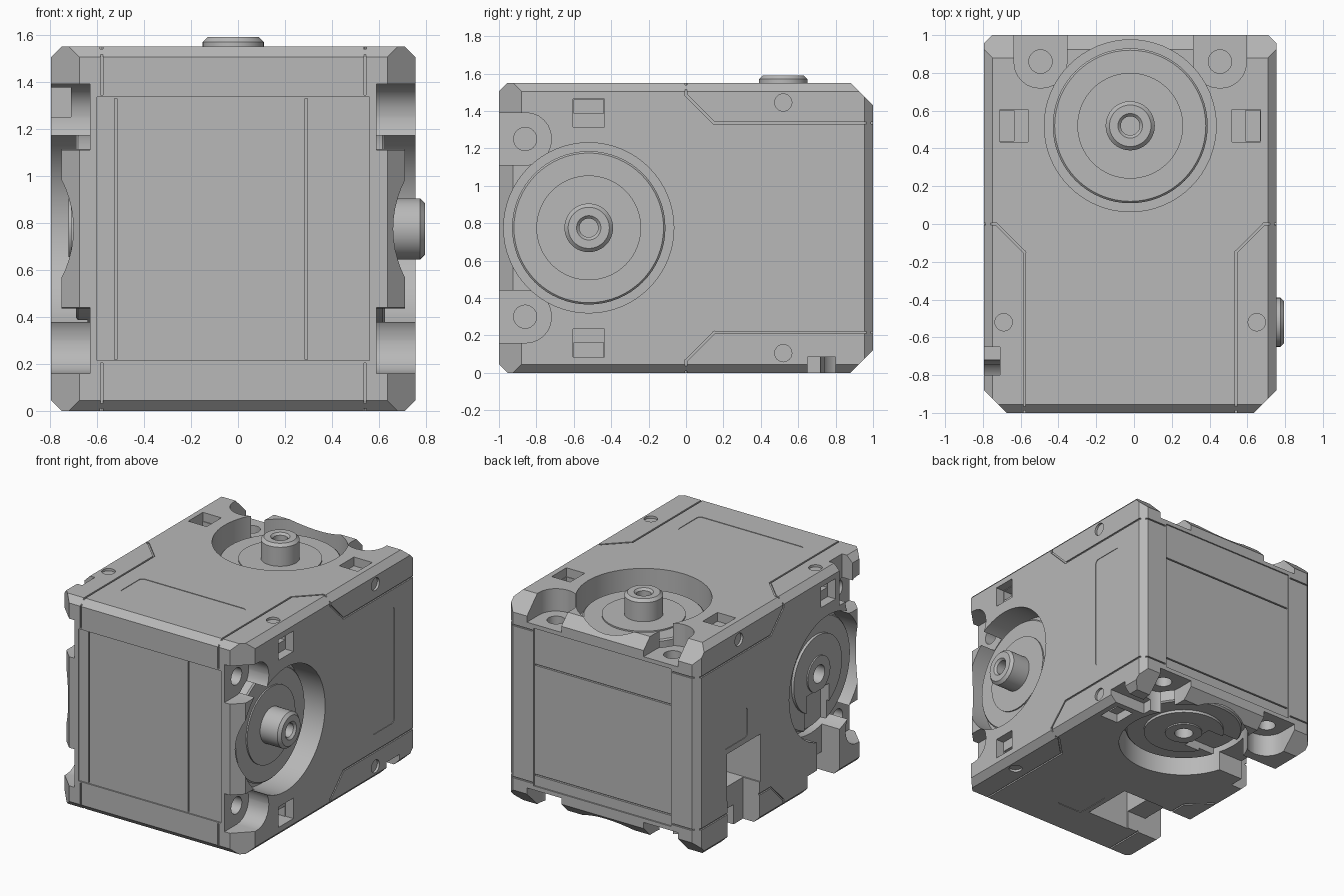
import bpy, bmesh
from math import sin, cos, pi, radians
from mathutils import Matrix, Vector

if "Cube" in bpy.data.objects:
    bpy.data.objects.remove(bpy.data.objects["Cube"])

H = 0.775                                   # half width of the square section
BASE = Matrix.Translation((-0.02, 0, H))
# The back half repeats the front half, turned half round about the x-z diagonal
SWAP = Matrix(((0, 0, 1, 0), (0, -1, 0, 0), (1, 0, 0, 0), (0, 0, 0, 1)))
HALVES = {"front": BASE, "back": BASE @ SWAP}

grey = bpy.data.materials.new("light_grey")
grey.use_nodes = True
grey.diffuse_color = (0.48, 0.48, 0.48, 1)
grey.node_tree.nodes["Principled BSDF"].inputs["Base Color"].default_value = (0.48, 0.48, 0.48, 1)


def make(name, bm, matrix):
    bmesh.ops.recalc_face_normals(bm, faces=bm.faces[:])
    bm.transform(matrix)
    mesh = bpy.data.meshes.new(name)
    bm.to_mesh(mesh)
    bm.free()
    mesh.materials.append(grey)
    ob = bpy.data.objects.new(name, mesh)
    bpy.context.collection.objects.link(ob)
    return ob


def circle(y, z, r, n=32):
    return [(y + r * cos(2 * pi * i / n), z + r * sin(2 * pi * i / n)) for i in range(n)]


def box(y0, y1, z0, z1):
    return [(y0, z0), (y1, z0), (y1, z1), (y0, z1)]


def rounded(y0, y1, z0, z1, r, n=6):
    pts = []
    for k, (y, z) in enumerate([(y1 - r, z1 - r), (y0 + r, z1 - r), (y0 + r, z0 + r), (y1 - r, z0 + r)]):
        for i in range(n + 1):
            a = (k + i / n) * pi / 2
            pts.append((y + r * cos(a), z + r * sin(a)))
    return pts


def stroke(a, b, w=0.006):
    a, b = Vector(a), Vector(b)
    d = (b - a).normalized() * w
    n = Vector((-d.y, d.x))
    return [tuple(p) for p in (a - d - n, b + d - n, b + d + n, a - d + n)]


def prism(outline, x0, x1):
    bm = bmesh.new()
    face = bm.faces.new([bm.verts.new((x0, y, z)) for y, z in outline])
    ext = bmesh.ops.extrude_face_region(bm, geom=[face])
    verts = [g for g in ext["geom"] if isinstance(g, bmesh.types.BMVert)]
    bmesh.ops.translate(bm, verts=verts, vec=(x1 - x0, 0, 0))
    return bm


def cut(target, outline, x0, x1, matrix):
    cutter = make("cutter", prism(outline, x0, x1), matrix)
    cutter.hide_render = True
    bpy.context.view_layer.objects.active = target
    mod = target.modifiers.new("cut", "BOOLEAN")
    mod.operation, mod.solver, mod.object = "DIFFERENCE", "EXACT", cutter
    bpy.ops.object.modifier_apply(modifier=mod.name)
    mesh = cutter.data
    bpy.data.objects.remove(cutter)
    bpy.data.meshes.remove(mesh)


def lathe(name, profile, matrix, y=-0.52):
    bm = bmesh.new()
    verts = [bm.verts.new((x, y + r, 0)) for r, x in profile]
    edges = [bm.edges.new(p) for p in zip(verts, verts[1:])]
    bmesh.ops.spin(bm, geom=verts + edges, cent=(0, y, 0), axis=(1, 0, 0),
                   angle=2 * pi, steps=64, use_merge=True)
    bmesh.ops.remove_doubles(bm, verts=bm.verts[:], dist=1e-5)
    return make(name, bm, matrix)


# Housing block with its bevelled edges
bm = bmesh.new()
bmesh.ops.create_cube(bm, size=2, matrix=Matrix.Diagonal((H, 1, H, 1)))
SMALL, LARGE = 0.045, 0.12
for s in (-1, 1):
    for t in (-1, 1):
        bevels = [((s, 0, t), H + H, SMALL),
                  ((s, t, 0), H + 1, LARGE if t < 0 else SMALL),
                  ((0, t, s), H + 1, SMALL if t < 0 else LARGE)]
        for normal, reach, size in bevels:
            n = Vector(normal)
            bmesh.ops.bisect_plane(bm, geom=bm.verts[:] + bm.edges[:] + bm.faces[:],
                                   plane_co=n * (reach - size) / 2, plane_no=n, clear_outer=True)
            bmesh.ops.holes_fill(bm, edges=[e for e in bm.edges if e.is_boundary])
housing = make("housing", bm, BASE)

OUT = 0.9
for half, M in HALVES.items():
    # End panel, slightly sunk, with two grooves and the cap joints
    cut(housing, box(-1.1, -0.99, -0.56, 0.56), -0.58, 0.58, M)
    for x in (-0.5, 0.31):
        cut(housing, box(-1.1, -0.975, -0.555, 0.555), x - 0.005, x + 0.005, M)
    for s in (-1, 1):
        for t in (-1, 1):
            z = sorted((t * 0.57, t * OUT))
            cut(housing, box(-1.1, -0.988, *z), s * 0.56 - 0.005, s * 0.56 + 0.005, M)

    for s in (-1, 1):
        # Round horn recess and the lowered wall in front of it
        cut(housing, circle(-0.52, 0, 0.455, 64), s * 0.57, s * OUT, M)
        cut(housing, box(-1.1, -0.76, -0.36, 0.36), s * 0.73, s * OUT, M)
        for t in (-1, 1):
            # Screw seat opening to the end
            z = t * 0.475
            cut(housing, rounded(-1.3, -0.72, z - 0.14, z + 0.14, 0.135), s * 0.61, s * OUT, M)
            cut(housing, circle(-0.86, z, 0.062, 24), s * 0.5, s * OUT, M)
            # Stepped square pocket
            z0, z1, z2 = t * 0.54, t * 0.61, t * 0.69
            cut(housing, box(-0.605, -0.435, min(z0, z2), max(z0, z2)), s * 0.71, s * OUT, M)
            cut(housing, box(-0.60, -0.44, min(z1, z2), max(z1, z2) - 0.004), s * 0.64, s * OUT, M)
            # Round screw cover
            cut(housing, circle(0.52, t * 0.67, 0.046, 24), s * 0.758, s * OUT, M)
            # Cover joint
            path = [(1.05, t * 0.56), (0.15, t * 0.56), (0, t * 0.71), (0, t * OUT)]
            for a, b in zip(path, path[1:]):
                cut(housing, stroke(a, b), s * 0.765, s * OUT, M)

    # Label panel on the drive side, small panel on the idler side
    cut(housing, rounded(0.48, 0.74, -0.43, 0.43, 0.03), 0.771, OUT, M)
    cut(housing, rounded(0.42, 0.70, -0.08, 0.14, 0.03), -OUT, -0.771, M)
    # Cable port, cable channels and the notch beside the screw seat
    cut(housing, box(0.27, 0.66, -0.47, -0.12), -OUT, -0.45, M)
    cut(housing, box(0.28, 0.65, -OUT, -0.45), -OUT, -0.64, M)
    cut(housing, box(-0.65, -0.39, -OUT, -0.12), -OUT, -0.63, M)
    cut(housing, box(-0.80, -0.65, 0.475, OUT), -OUT, -0.69, M)

# Horns
horns = []
for half, M in HALVES.items():
    drive = [(0, 0.5), (0.41, 0.5), (0.41, 0.635), (0.40, 0.645), (0.28, 0.645), (0.28, 0.655),
             (0.13, 0.655), (0.13, 0.795), (0.11, 0.815), (0.065, 0.815), (0.05, 0.80),
             (0.05, 0.70), (0, 0.70)]
    horns.append(lathe(half + "_drive_horn", drive, M))
    idler = [(0, -0.5), (0.41, -0.5), (0.41, -0.66), (0.40, -0.67), (0.28, -0.67), (0.28, -0.69),
             (0.13, -0.69), (0.13, -0.70), (0.065, -0.70), (0.065, -0.60), (0, -0.60)]
    horn = lathe(half + "_idler_horn", idler, M)
    cut(horn, box(-0.65, -0.39, -0.5, -0.12), -OUT, -0.62, M)
    horns.append(horn)

for ob in [housing] + horns:
    bpy.ops.object.select_all(action="DESELECT")
    ob.select_set(True)
    bpy.context.view_layer.objects.active = ob
    bpy.ops.object.shade_smooth_by_angle(angle=radians(30))
